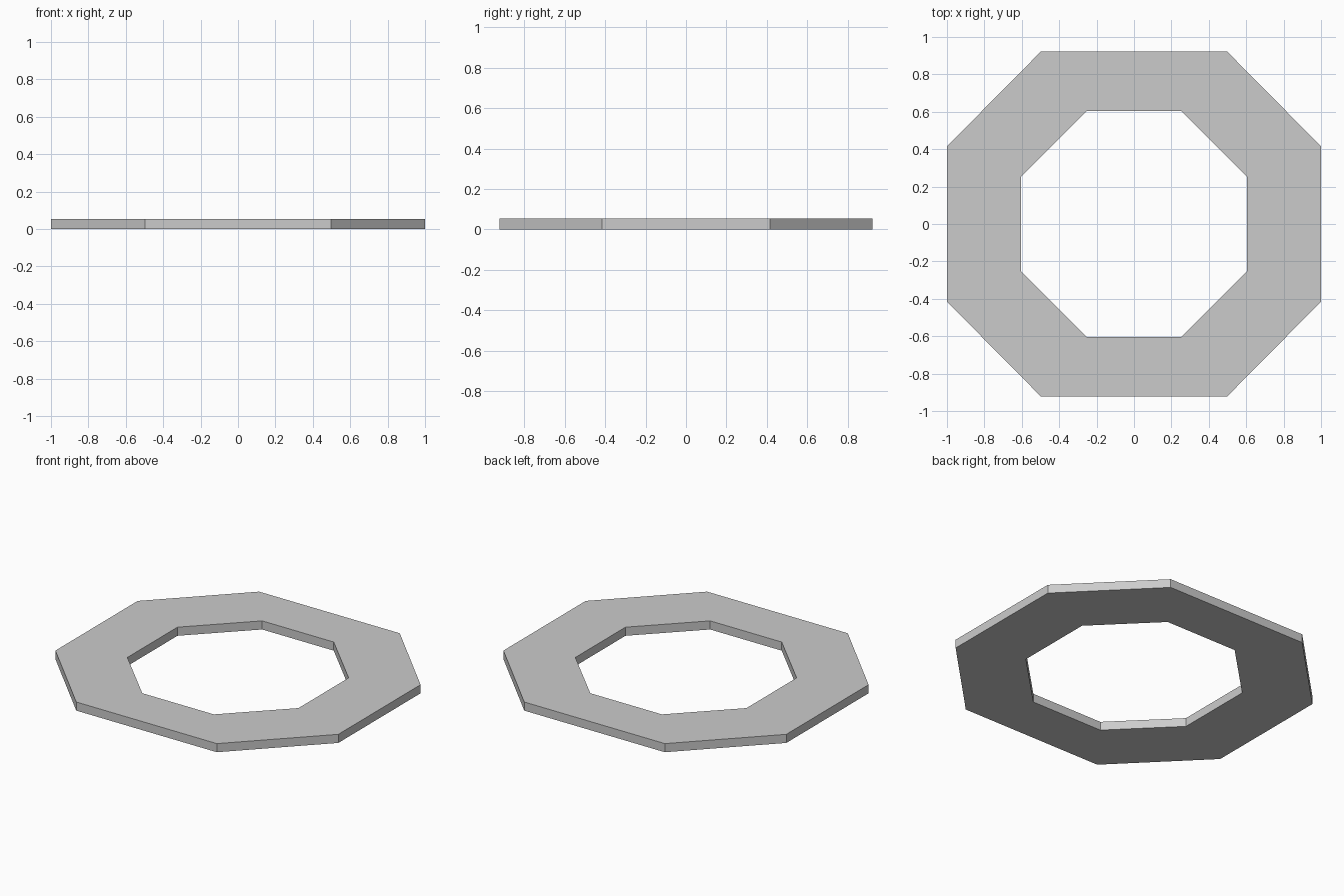
import bpy, bmesh

if "Cube" in bpy.data.objects:
    bpy.data.objects.remove(bpy.data.objects["Cube"])

HEIGHT = 0.055


def octagon(half_x, half_y, corner_x, corner_y):
    """Chamfered rectangle, counter-clockwise from the lower right side."""
    quarter = [(half_x, corner_y), (corner_x, half_y)]
    right = [(x, -y) for x, y in reversed(quarter)] + quarter
    return right + [(-x, -y) for x, y in right]


# Outer and inner outlines of the flat ring
outer = octagon(1.0, 0.923, 0.497, 0.415)
inner = octagon(0.605, 0.605, 0.253, 0.253)

bm = bmesh.new()


def loop(outline, z):
    return [bm.verts.new((x, y, z)) for x, y in outline]


# Closed cross-section: bottom outer, top outer, top inner, bottom inner
loops = [loop(outer, 0), loop(outer, HEIGHT), loop(inner, HEIGHT), loop(inner, 0)]
for k in range(4):
    a, b = loops[k], loops[(k + 1) % 4]
    for i in range(8):
        j = (i + 1) % 8
        bm.faces.new((a[i], a[j], b[j], b[i]))
bmesh.ops.recalc_face_normals(bm, faces=bm.faces[:])

mesh = bpy.data.meshes.new("octagonal_ring")
bm.to_mesh(mesh)
bm.free()
ring = bpy.data.objects.new("octagonal_ring", mesh)
bpy.context.collection.objects.link(ring)
